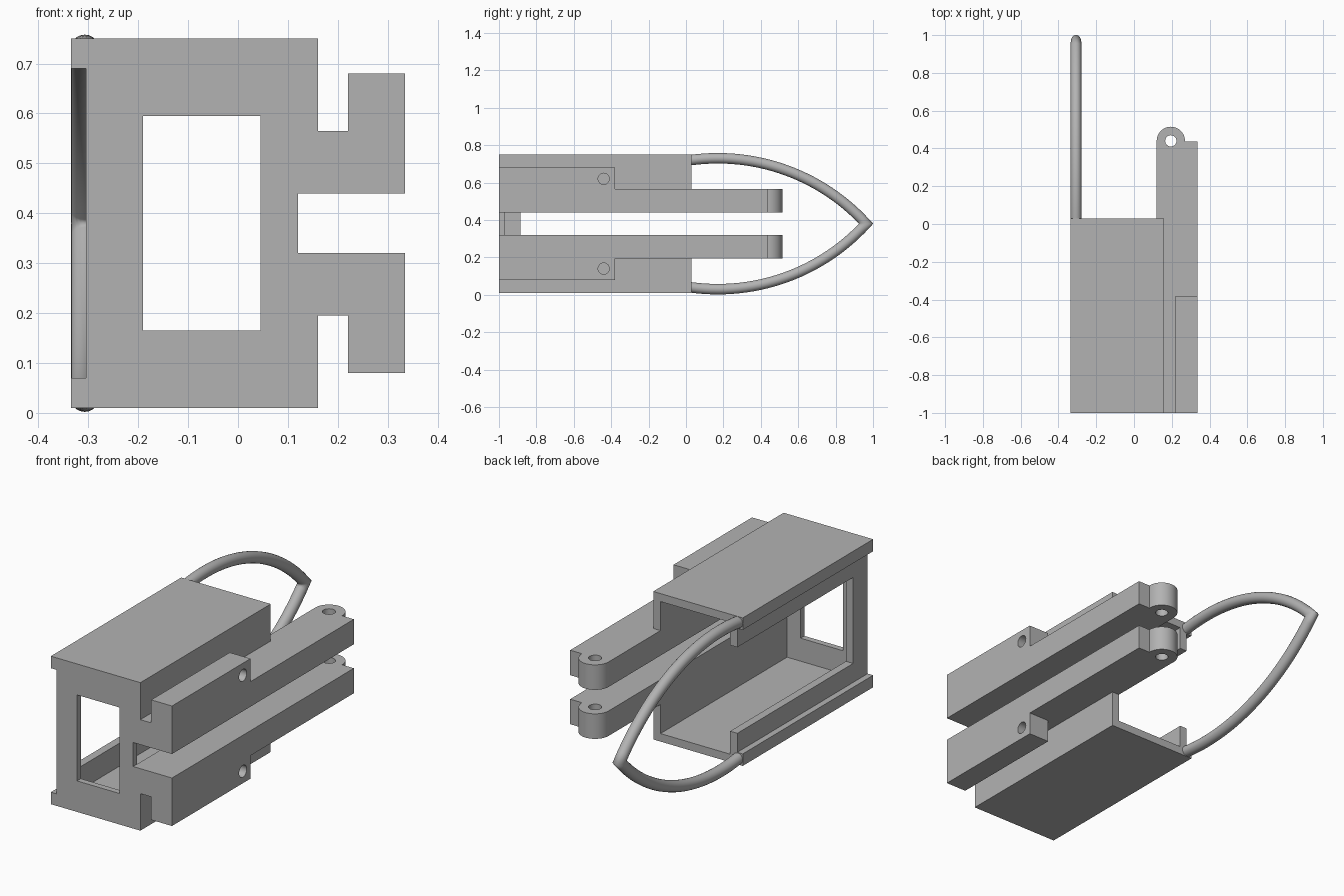
import bpy, bmesh, math
from mathutils import Vector

if "Cube" in bpy.data.objects:
    bpy.data.objects.remove(bpy.data.objects["Cube"])

MID = 0.38  # height of the mirror plane between lower and upper halves

grey = bpy.data.materials.new("plain_grey")
grey.use_nodes = True
grey.diffuse_color = (0.45, 0.45, 0.45, 1)
grey.node_tree.nodes["Principled BSDF"].inputs["Base Color"].default_value = grey.diffuse_color

AXES = {"x": lambda a, b, t: (t, a, b),
        "y": lambda a, b, t: (a, t, b),
        "z": lambda a, b, t: (a, b, t)}


def finish(name, bm):
    """Turn the lower half into an object mirrored about the middle height."""
    bmesh.ops.translate(bm, verts=bm.verts, vec=(0, 0, -MID))
    seam = [f for f in bm.faces if all(abs(v.co.z) < 1e-5 for v in f.verts)]
    bmesh.ops.delete(bm, geom=seam, context="FACES")
    bmesh.ops.recalc_face_normals(bm, faces=bm.faces)
    mesh = bpy.data.meshes.new(name)
    bm.to_mesh(mesh)
    bm.free()
    mesh.materials.append(grey)
    ob = bpy.data.objects.new(name, mesh)
    bpy.context.collection.objects.link(ob)
    ob.location.z = MID
    bpy.ops.object.select_all(action="DESELECT")
    ob.select_set(True)
    bpy.context.view_layer.objects.active = ob
    bpy.ops.object.shade_smooth_by_angle(angle=math.radians(35))
    mirror = ob.modifiers.new("upper_half", "MIRROR")
    mirror.use_axis = (False, False, True)
    return ob


def prism(name, axis, start, end, outline, hole=None):
    """Extrude a flat outline, with an optional hole, along one axis."""
    bm = bmesh.new()
    edges = []
    for loop in [outline] + ([hole] if hole else []):
        vs = [bm.verts.new(AXES[axis](a, b, start)) for a, b in loop]
        edges += [bm.edges.new((v, vs[i - 1])) for i, v in enumerate(vs)]
    if hole:
        bmesh.ops.triangle_fill(bm, edges=edges, use_beauty=True)
    else:
        bm.faces.new(vs)
    ext = bmesh.ops.extrude_face_region(bm, geom=bm.faces[:], use_keep_orig=True)
    moved = [g for g in ext["geom"] if isinstance(g, bmesh.types.BMVert)]
    bmesh.ops.translate(bm, verts=moved, vec=AXES[axis](0, 0, end - start))
    return finish(name, bm)


def arc(cx, cy, r, a0, a1, n):
    return [(cx + r * math.cos(math.radians(a0 + (a1 - a0) * i / n)),
             cy + r * math.sin(math.radians(a0 + (a1 - a0) * i / n))) for i in range(n + 1)]


def rect(a0, a1, b0, b1):
    return [(a0, b0), (a1, b0), (a1, b1), (a0, b1)]


# Channel body: slab, side wall and lip of the open side
prism("body_channel", "y", -1, 0.03,
      [(-0.335, 0.01), (0.16, 0.01), (0.16, 0.195), (0.12, 0.195), (0.12, 0.05),
       (-0.265, 0.05), (-0.265, 0.165), (-0.305, 0.165), (-0.305, 0.07), (-0.335, 0.07)])

# Front frame around the window, and the corner post on the open side
prism("front_frame", "y", -1, -0.97,
      [(-0.265, 0.05), (0.12, 0.05), (0.12, MID), (0.045, MID),
       (0.045, 0.165), (-0.19, 0.165), (-0.19, MID), (-0.265, MID)])
prism("corner_post", "z", 0.165, MID, rect(-0.305, -0.265, -1, -0.885))

# Long arms ending in a rounded hinge knuckle with a pin hole
prism("hinge_arms", "z", 0.195, 0.32,
      [(0.12, -1), (0.335, -1), (0.335, 0.437), (0.27, 0.437)]
      + arc(0.195, 0.44, 0.075, 0, 180, 20),
      arc(0.195, 0.44, 0.03, 0, 345, 23))

# Outer flanges with a cross hole
prism("arm_flanges", "x", 0.22, 0.335, rect(-1, -0.38, 0.08, 0.195),
      arc(-0.44, 0.14, 0.03, 0, 345, 23))

# Pointed loop: a round rod swept along an arc and mitred at the tip
APEX, TIP, LOW, R = 0.17, 0.963, 0.03, 0.028
rise = MID - LOW
radius = ((TIP - APEX) ** 2 + rise ** 2) / (2 * rise)
first = math.asin((0.025 - APEX) / radius)
last = math.asin((TIP - APEX) / radius)
STEPS, SIDES = 28, 20
bm = bmesh.new()
rings = []
for i in range(STEPS + 1):
    a = first + (last - first) * i / STEPS
    out = Vector((0, math.sin(a), -math.cos(a)))
    along = Vector((0, math.cos(a), math.sin(a)))
    centre = Vector((-0.307, APEX, LOW + radius)) + out * radius
    ring = []
    for k in range(SIDES):
        t = math.tau * k / SIDES
        p = centre + Vector((R * math.cos(t), 0, 0)) + out * R * math.sin(t)
        if i == STEPS or p.z > MID:
            p += along * (MID - p.z) / along.z
        ring.append(bm.verts.new(p))
    rings.append(ring)
for lower, upper in zip(rings, rings[1:]):
    for k in range(SIDES):
        bm.faces.new((lower[k - 1], lower[k], upper[k], upper[k - 1]))
bm.faces.new(rings[0])
finish("pointed_loop", bm)
